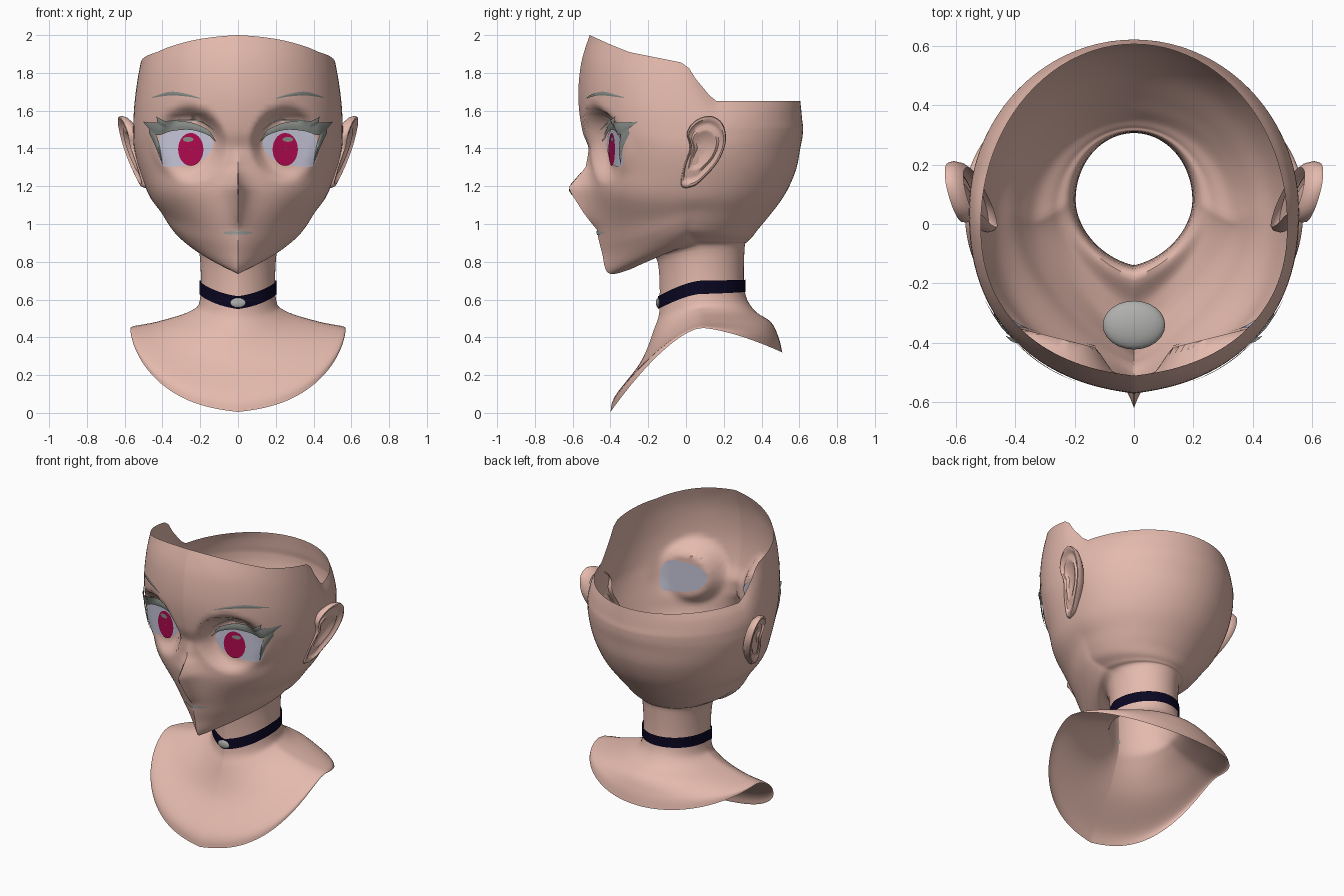
import bpy
import bmesh
from math import sin, cos, pi, exp, hypot, radians
from mathutils import Vector
from mathutils.bvhtree import BVHTree

if "Cube" in bpy.data.objects:
    bpy.data.objects.remove(bpy.data.objects["Cube"])


def material(name, rgb):
    mat = bpy.data.materials.new(name)
    mat.use_nodes = True
    mat.diffuse_color = (*rgb, 1)
    mat.node_tree.nodes["Principled BSDF"].inputs["Base Color"].default_value = (*rgb, 1)
    return mat


SKIN = material("skin", (.78, .49, .42))
WHITE = material("eye_white", (.55, .55, .68))
IRIS = material("crimson_iris", (.42, .003, .075))
LASH = material("grey_green_hair", (.25, .27, .25))
NAVY = material("navy_band", (.003, .002, .016))
GREY = material("grey", (.43, .43, .42))
DARK = material("dark_line", (.03, .025, .025))


def smooth(pts, steps, closed=False):
    """Catmull-Rom curve through tuples of any length."""
    n, out = len(pts), []
    for i in range(n if closed else n - 1):
        ids = [i - 1, i, i + 1, i + 2]
        a, b, c, d = (pts[k % n] if closed else pts[max(0, min(n - 1, k))] for k in ids)
        for s in range(steps):
            t = s / steps
            out.append(tuple(q + .5 * t * (r - p + t * (2*p - 5*q + 4*r - e + t * (3*(q - r) + e - p)))
                             for p, q, r, e in zip(a, b, c, d)))
    return out if closed else out + [pts[-1]]


def shade(ob):
    bpy.ops.object.select_all(action='DESELECT')
    ob.select_set(True)
    bpy.context.view_layer.objects.active = ob
    bpy.ops.object.shade_smooth_by_angle(angle=radians(50))


def grid(name, rows, mat, closed=True, facing=None, cap=False):
    """Skin rows of points into a surface, optionally turned towards a direction."""
    bm = bmesh.new()
    vs = [[bm.verts.new(p) for p in row] for row in rows]
    n = len(rows[0])
    for a, b in zip(vs, vs[1:]):
        for j in range(n if closed else n - 1):
            k = (j + 1) % n
            bm.faces.new((a[j], b[j], b[k], a[k]))
    if cap:
        bm.faces.new(vs[-1])
        bmesh.ops.recalc_face_normals(bm, faces=bm.faces)
    bm.normal_update()
    if facing:
        if sum((f.normal * f.calc_area() for f in bm.faces), Vector()).dot(Vector(facing)) < 0:
            bmesh.ops.reverse_faces(bm, faces=bm.faces)
    me = bpy.data.meshes.new(name)
    bm.to_mesh(me)
    bm.free()
    me.materials.append(mat)
    ob = bpy.data.objects.new(name, me)
    bpy.context.collection.objects.link(ob)
    shade(ob)
    return ob


def lerp_table(table, v):
    for (a, p), (b, q) in zip(table, table[1:]):
        if v <= b:
            return p + (q - p) * max(0, (v - a) / (b - a))
    return table[-1][1]


# Head, neck and bust: rings given by front, side and back positions
RIM = [(-.51, 2), (-.4, 1.95), (-.3, 1.91), (0, 1.85), (.05, 1.77), (.15, 1.65), (.7, 1.65)]
NOSE = [(.97, 0), (1.05, .055), (1.19, .132), (1.25, .075), (1.3, .03), (1.4, 0)]
HALF = 60
ANGLES = [pi * (i / HALF) ** 1.4 for i in range(HALF + 1)]
ANGLES += [-a for a in ANGLES[-2:0:-1]]


def ring(yf, ys, yb, w, zf, zs, zb, n=2, k=0, e=1):
    """n squares off the front half, k makes it pointed, e bows its height."""
    pts = []
    for t in ANGLES:
        s, c = abs(sin(t)), cos(t)
        if c > 0:
            u = s ** (2 / n)
            g = (1 - k) * c ** (2 / n) + k * (1 - u)
            y, z = ys + (yf - ys) * g, zs + (zf - zs) * g ** e
        else:
            u = s
            y, z = ys - (yb - ys) * c, zs + (zb - zs) * (-c) ** e
        x = w * u * (1 if t >= 0 else -1)
        if zf > 1.5:
            z = 1.5 + (lerp_table(RIM, y) - 1.5) * (zf - 1.5) / .5
        # nose ridge and flat eye hollows
        if c > 0 and .9 < z < 1.7:
            y -= lerp_table(NOSE, z) * exp(-abs(x) / .045)
            d = hypot((abs(x) - .265) / .2, (z - 1.42) / .2)
            flat = -.385 + .25 * (abs(x) - .25)
            y += (flat - y) * min(1, max(0, 1 - d) * 3.3)
        pts.append((x, y, z))
    return pts


# Skull rings are level: front, side, back, half width, height
SKULL = [
    (-.51, 0, .605, .515, 2),
    (-.555, .02, .61, .535, 1.85),
    (-.57, .03, .615, .55, 1.67),
    (-.55, .04, .62, .555, 1.5),
    (-.515, .05, .605, .55, 1.4),
    (-.5, .05, .58, .52, 1.28),
    (-.49, .04, .52, .47, 1.15),
]
# Jaw rings tilt up from the chin; the last value is how pointed they are
JAW = [
    (-.472, .03, .43, .41, .97, 1.07, 1.03, .3),
    (-.445, .02, .38, .37, .85, 1.01, .97, .45),
    (-.41, .01, .35, .33, .74, .96, .93, .7),
    (-.29, .04, .325, .265, .762, .915, .905, .5),
    (-.16, .08, .31, .207, .825, .86, .87, .2),
    (-.14, .08, .31, .2, .56, .61, .65, .2),
]
# Bust rings spread out; the last values square and bow them
BUST = [
    (-.17, .08, .36, .25, .44, .54, .545, 2, 1.2),
    (-.24, .08, .45, .42, .27, .485, .48, 2.3, 1.4),
    (-.375, .08, .49, .55, .09, .46, .4, 2.6, 1.5),
    (-.4, .08, .51, .57, .005, .45, .32, 2.6, 1.5),
]
profile = [(*r, r[-1], r[-1], 2.35, .12, 1) for r in SKULL]
profile += [(*r[:-1], 2, r[-1], 1) for r in JAW]
profile += [(*r[:-1], .1, r[-1]) for r in BUST]
body = grid("head_neck_and_bust", [ring(*r) for r in smooth(profile, 6)], SKIN)
SURFACE = BVHTree.FromPolygons([v.co for v in body.data.vertices],
                               [tuple(p.vertices) for p in body.data.polygons])


def on_face(x, z, lift):
    hit = SURFACE.ray_cast(Vector((x, -2, z)), Vector((0, 1, 0)))[0]
    return (x, hit.y - lift, z)


def patch(name, outline, mat, lift, side=1, facing=(0, -1, 0)):
    """Thin plate that follows the face inside an outline."""
    cx, cz = (sum(p[i] for p in outline) / len(outline) for i in (0, 1))
    rows = [[on_face(side * (cx + (x - cx) * f), cz + (z - cz) * f, lift) for x, z in outline]
            for f in (1, .8, .6, .4, .2, .02)]
    grid(name, rows, mat, facing=facing)


def ribbon(name, path, mat, lift, side=1):
    """Tapered strip on the face; path holds x, z, half height."""
    pts = smooth(path, 6)
    rows = [[on_face(side * x, z + h * f, lift + .2 * h * (1 - abs(f))) for x, z, h in pts]
            for f in (1, .5, 0, -.5, -1)]
    grid(name, rows, mat, closed=False, facing=(0, -1, 0))


def oval(cx, cz, rx, rz, n=28):
    return [(cx + rx * cos(2 * pi * i / n), cz + rz * sin(2 * pi * i / n)) for i in range(n)]


EYE = smooth([(.13, 1.43), (.17, 1.48), (.26, 1.505), (.37, 1.5), (.42, 1.43), (.405, 1.315),
              (.32, 1.305), (.22, 1.325), (.155, 1.37)], 4, True)
EAR = smooth([(-.025, 1.2), (.04, 1.2), (.1, 1.25), (.17, 1.33), (.21, 1.43), (.2, 1.52), (.155, 1.565),
              (.1, 1.57), (.04, 1.54), (.005, 1.48), (.02, 1.4), (-.015, 1.3)], 4, True)

for side, label in ((1, "left"), (-1, "right")):
    # Eyes, lashes and brows
    patch(label + "_eye_white", EYE, WHITE, .004, side)
    patch(label + "_eye_white_back", EYE, WHITE, -.006, side, (0, 1, 0))
    patch(label + "_iris", oval(.25, 1.395, .067, .087), IRIS, .008, side)
    patch(label + "_eye_glint", oval(.264, 1.448, .028, .013), LASH, .011, side)
    ribbon(label + "_upper_lash", [(.12, 1.44, .004), (.16, 1.485, .014), (.25, 1.518, .02),
                                   (.35, 1.518, .026), (.42, 1.505, .034), (.46, 1.515, .022),
                                   (.5, 1.54, .002)], LASH, .014, side)
    ribbon(label + "_lash_spike", [(.38, 1.525, .015), (.42, 1.545, .016), (.432, 1.57, .002)],
           LASH, .022, side)
    ribbon(label + "_outer_lash", [(.4, 1.315, .004), (.415, 1.38, .03), (.435, 1.44, .035),
                                   (.47, 1.5, .02)], LASH, .01, side)
    ribbon(label + "_lid_crease", [(.13, 1.5, .002), (.2, 1.545, .004), (.28, 1.55, .004),
                                   (.37, 1.545, .003)], LASH, .006, side)
    ribbon(label + "_brow", [(.2, 1.665, .002), (.27, 1.682, .007), (.36, 1.69, .01),
                             (.455, 1.67, .002)], LASH, .005, side)

    # Ear: rolled rim, fold and shallow bowl, leaning outwards at the back
    ear_rows = []
    for f, depth in ((.84, -.045), (.95, -.03), (1, -.005), (.97, .01), (.9, .012), (.82, -.002),
                     (.7, -.006), (.6, .004), (.5, 0), (.38, -.012), (.1, -.014)):
        row = []
        for y, z in EAR:
            y, z = .085 + (y - .085) * f, 1.4 + (z - 1.4) * f
            row.append((side * (.55 + .22 * y + .26 * (z - 1.4) + depth), y, z))
        ear_rows.append(row)
    grid(label + "_ear", ear_rows, SKIN, facing=(side, 0, 0), cap=True)

# Mouth and nose line
patch("mouth", oval(0, .953, .078, .01), GREY, .004)
for name, low, high in (("nose_line", 1.21, 1.27), ("nose_tip_line", 1.155, 1.185)):
    rows = [[on_face(x, low + (high - low) * i / 6, .003) for x in (-.0025, 0, .0025)] for i in range(7)]
    grid(name, rows, DARK, closed=False, facing=(0, -1, 0))


def ball(name, loc, scale, mat):
    bpy.ops.mesh.primitive_uv_sphere_add(segments=24, ring_count=12, radius=1, location=loc)
    ob = bpy.context.object
    ob.name, ob.scale = name, scale
    ob.data.materials.append(mat)
    shade(ob)


ball("mouth_pocket", (0, -.34, .945), (.105, .082, .035), GREY)

# Choker with its clasp
grid("choker", [ring(-.147, .08, .316, .205, zf, zs, zb, 2, .2, 1.5)
                for zf, zs, zb in ((.618, .7, .705), (.585, .665, .672), (.55, .63, .64))], NAVY)
ball("choker_clasp", (0, -.148, .583), (.042, .011, .026), GREY)
